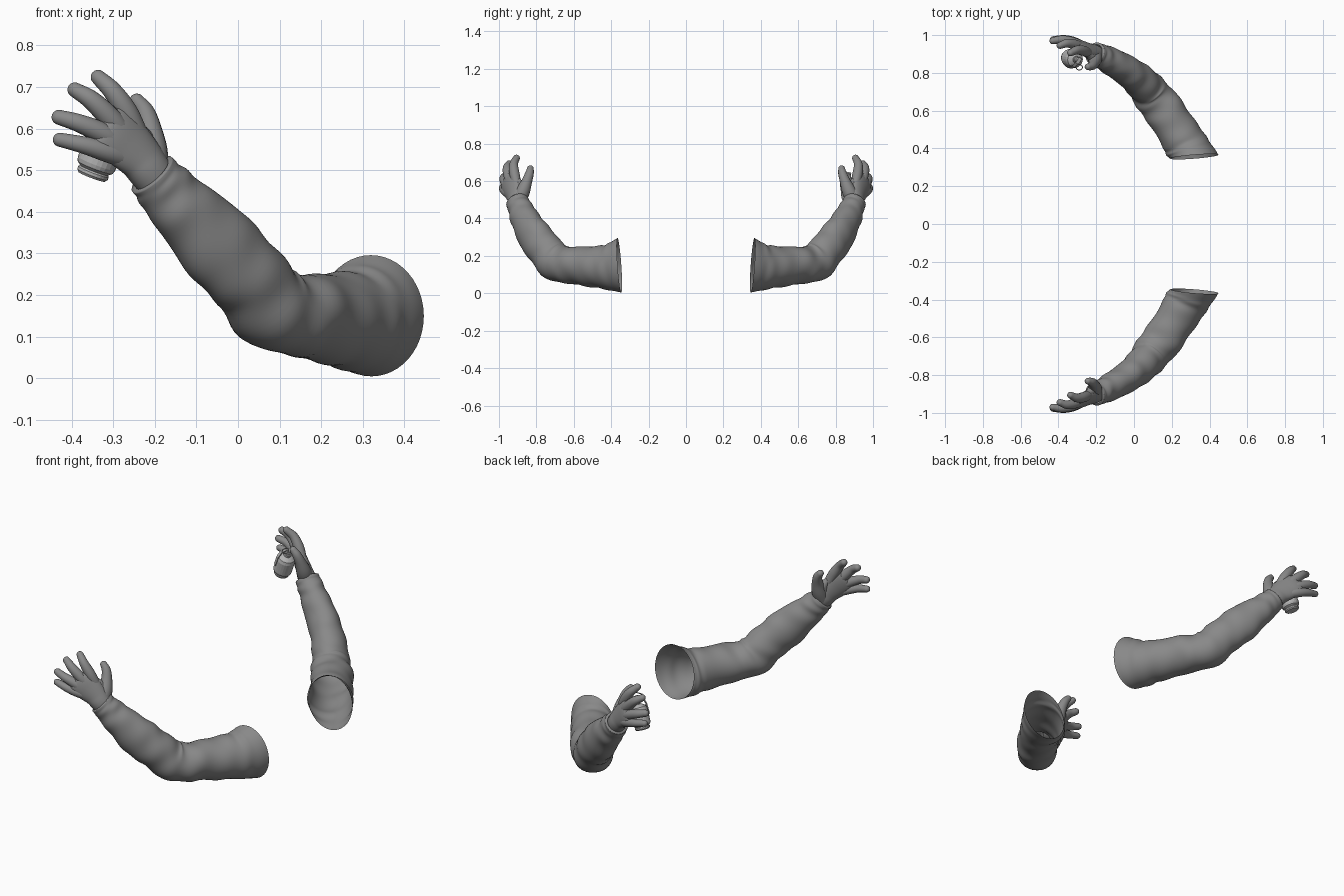
import bpy, bmesh, math
from mathutils import Vector, Matrix

cube = bpy.data.objects.get("Cube")
if cube:
    bpy.data.objects.remove(cube)


def material(name, value):
    mat = bpy.data.materials.new(name)
    mat.use_nodes = True
    mat.diffuse_color = (value, value, value, 1)
    mat.node_tree.nodes["Principled BSDF"].inputs["Base Color"].default_value = mat.diffuse_color
    return mat


grey = material("mid grey", .25)
pale = material("pale grey", .45)


def finish(name, bm, mat, smooth=True):
    bmesh.ops.recalc_face_normals(bm, faces=bm.faces)
    for f in bm.faces:
        f.smooth = smooth
    mesh = bpy.data.meshes.new(name)
    bm.to_mesh(mesh)
    bm.free()
    mesh.materials.append(mat)
    ob = bpy.data.objects.new(name, mesh)
    bpy.context.collection.objects.link(ob)
    return ob


def bridge(bm, rings, caps=False):
    """Join rings of points into a skin, with optional end caps."""
    loops = [[bm.verts.new(p) for p in ring] for ring in rings]
    for r, q in zip(loops, loops[1:]):
        for j in range(len(r)):
            bm.faces.new((r[j - 1], r[j], q[j], q[j - 1]))
    if caps:
        bm.faces.new(loops[0])
        bm.faces.new(loops[-1])


def spline(keys, steps):
    """Catmull-Rom samples through tuples of any length."""
    k = [Vector(p) for p in keys]
    k = [2 * k[0] - k[1]] + k + [2 * k[-1] - k[-2]]
    out = []
    for i in range(1, len(k) - 2):
        a, b, c, d = k[i - 1:i + 3]
        for j in range(steps):
            t = j / steps
            out.append(0.5 * (2 * b + (c - a) * t + (2 * a - 5 * b + 4 * c - d) * t * t
                              + (3 * b - a - 3 * c + d) * t ** 3))
    return out + [k[-2]]


def tangent(rows, i):
    a, b = rows[max(i - 1, 0)], rows[min(i + 1, len(rows) - 1)]
    return (Vector(b[:3]) - Vector(a[:3])).normalized()


def ellipse(centre, across, up, ra, ru, seg, side, shape=lambda a: 1):
    pts = []
    for j in range(seg):
        a = math.tau * j / seg
        k = shape(a)
        p = centre + across * (math.cos(a) * ra * k) + up * (math.sin(a) * ru * k)
        pts.append(Vector((p.x, p.y * side, p.z)))
    return pts


def bump(u, centre, width):
    return math.exp(-((u - centre) / width) ** 2)


# Sleeve stations: x, y, z, horizontal radius, vertical radius
SLEEVE = [(.32, -.356, .15, .127, .146), (.284, -.405, .139, .119, .126),
          (.24, -.475, .142, .11, .112), (.16, -.60, .15, .106, .1),
          (.085, -.695, .168, .1, .102), (.022, -.765, .245, .087, .1),
          (-.05, -.82, .32, .08, .1), (-.135, -.868, .41, .07, .08),
          (-.185, -.892, .465, .063, .067), (-.207, -.903, .49, .061, .063)]


def sleeve(name, side):
    rows = spline(SLEEVE, 9)
    rings = []
    for i, row in enumerate(rows):
        u = i / (len(rows) - 1)
        # The shoulder opening is cut almost straight across
        t = tangent(rows, i).lerp(Vector((-.08, -1, -.07)), max(0, 1 - u / .22)).normalized()
        across = t.cross(Vector((0, 0, 1))).normalized()
        # Diagonal cloth folds, strongest at the elbow and above the cuff
        amp = .014 + .024 * bump(u, .42, .13) + .014 * bump(u, .82, .1)
        amp *= min(1, u / .1) * min(1, (1 - u) / .08)

        def folds(a):
            wave = (math.sin(58 * u + 1.6 * math.sin(a + .5) + 1)
                    + .6 * math.sin(33 * u - 2 * a + 2) + .5 * math.sin(3 * a + 21 * u)
                    + .4 * math.sin(75 * u + 3 * a))
            return 1 + amp * wave - .07 * bump(u, .42, .025) * max(0, math.sin(a))

        rings.append(ellipse(Vector(row[:3]), across, across.cross(t),
                             row[3], row[4], 48, side, folds))
    # Turned-in cuff hem
    mid = sum(rings[-1], Vector()) / len(rings[-1])
    rings.append([mid.lerp(p, .8) for p in rings[-1]])
    bm = bmesh.new()
    bridge(bm, rings)
    return finish(name, bm, grey)


# Palm stations: x, y, z, half width, half thickness
PALM = [(-.165, -.882, .44, .048, .042), (-.21, -.903, .495, .054, .045),
        (-.235, -.914, .53, .06, .039), (-.265, -.929, .562, .068, .034),
        (-.295, -.944, .59, .07, .03), (-.314, -.953, .607, .062, .024),
        (-.325, -.958, .617, .036, .012)]
KNUCKLE_LINE = Vector((.4, .42, .82))

# Digits run from inside the palm to the tip: x, y, z, radius
DIGITS = {
    "index": [(-.235, -.903, .575, .024), (-.268, -.917, .64, .027),
              (-.302, -.921, .69, .023), (-.336, -.906, .723, .018)],
    "middle": [(-.26, -.927, .568, .024), (-.305, -.947, .622, .027),
               (-.352, -.957, .668, .023), (-.392, -.945, .693, .018)],
    "ring": [(-.27, -.938, .55, .024), (-.322, -.962, .586, .026),
             (-.38, -.976, .612, .022), (-.43, -.97, .627, .018)],
    "little": [(-.262, -.936, .525, .024), (-.315, -.964, .544, .025),
               (-.37, -.979, .56, .021), (-.428, -.977, .573, .017)],
    "thumb": [(-.21, -.898, .49, .04), (-.207, -.872, .545, .038), (-.212, -.85, .6, .028),
              (-.224, -.837, .64, .023), (-.243, -.832, .666, .018)],
    "thumb_web": [(-.22, -.895, .52, .03), (-.225, -.885, .57, .026), (-.24, -.895, .6, .016)],
}


def hand(name, side):
    bm = bmesh.new()
    rows = spline(PALM, 6)
    rings = []
    for i, row in enumerate(rows):
        t = tangent(rows, i)
        across = (KNUCKLE_LINE - t * KNUCKLE_LINE.dot(t)).normalized()
        rings.append(ellipse(Vector(row[:3]), across, across.cross(t), row[3], row[4], 32, side))
    bridge(bm, rings, True)
    for path in DIGITS.values():
        rows = spline(path, 7)
        # Rounded fingertip
        tip, r, t = Vector(rows[-1][:3]), rows[-1][3], tangent(rows, len(rows) - 1)
        for k in (.3, .6, .85, .97):
            p = tip + t * r * k
            rows.append(Vector((*p, r * math.sqrt(1 - k * k))))
        rings = []
        for i, row in enumerate(rows):
            t = tangent(rows, i)
            across = t.cross(Vector((.6, -.8, 0))).normalized()
            rings.append(ellipse(Vector(row[:3]), across, across.cross(t),
                                 row[3], row[3], 18, side))
        bridge(bm, rings, True)
    return finish(name, bm, grey)


for label, side in (("right", 1), ("left", -1)):
    # The paths lie on the -y side, so the other arm is mirrored
    sleeve(label + "_sleeve", -side)
    hand(label + "_hand", -side)

# Canister held in one hand, built upright and then tilted into the grip
base, top = Vector((-.352, .882, .484)), Vector((-.287, .865, .655))
PLACE = Matrix.Translation(base) @ (top - base).to_track_quat('Z', 'Y').to_matrix().to_4x4()


def lathe(name, profile, place, seg=24, caps=True, smooth=False):
    bm = bmesh.new()
    x, y = Vector((1, 0, 0)), Vector((0, 1, 0))
    bridge(bm, [ellipse(Vector((0, 0, h)), x, y, r, r, seg, 1) for r, h in profile], caps)
    ob = finish(name, bm, pale, smooth)
    ob.matrix_world = place
    return ob


lathe("canister_body", [(.034, 0), (.039, .006), (.039, .013), (.036, .017), (.045, .024),
                        (.048, .034), (.048, .1), (.043, .116), (.028, .126), (.02, .13)], PLACE)
lathe("canister_fuse", [(.019, .125), (.019, .142), (.015, .145), (.015, .165), (.011, .17)],
      PLACE, 16)

# Safety lever bent down over the shoulder of the canister
bm = bmesh.new()
strip = [(-.014, .172), (.02, .174), (.04, .158), (.052, .125), (.054, .07)]
bridge(bm, [[(r - d, w, h - d) for d, w in ((0, -.009), (0, .009), (.004, .009), (.004, -.009))]
            for r, h in strip], True)
lever = finish("safety_lever", bm, pale, False)
lever.matrix_world = PLACE @ Matrix.Rotation(math.radians(160), 4, 'Z')

# Pull ring hanging beside the fuse
wire = [(.017 + .0025 * math.cos(a * math.tau / 8), .0025 * math.sin(a * math.tau / 8))
        for a in range(9)]
lathe("pull_ring", wire, Matrix.Translation((-.29, .83, .648)) @ Matrix.Rotation(.5, 4, 'X'),
      caps=False, smooth=True)
